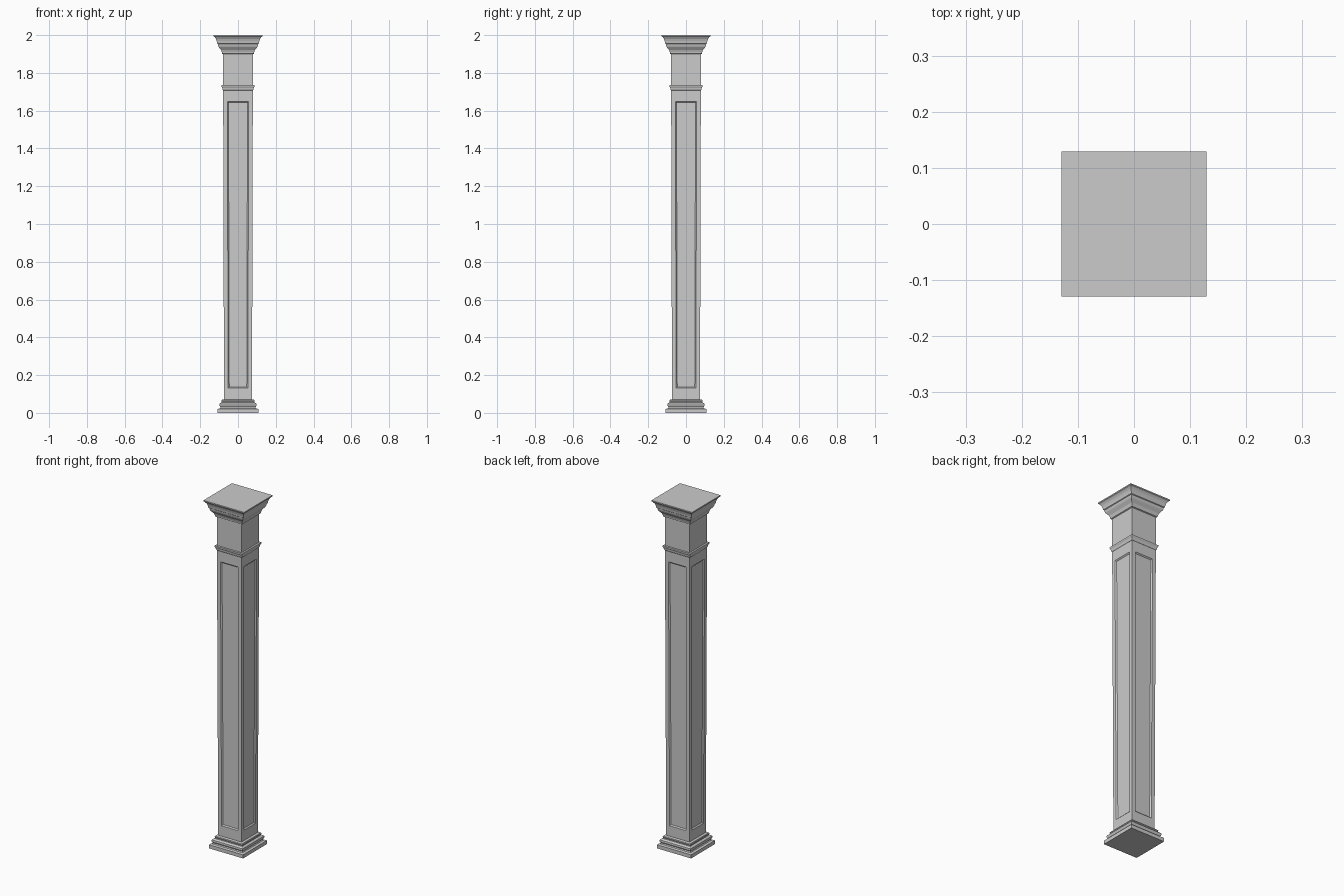
import bpy, bmesh


def square_stack(name, profile, panel_band=None):
    """Loft square rings (half width, z); optionally recess panels in one band."""
    bm = bmesh.new()
    rings = []
    for h, z in profile:
        rings.append([bm.verts.new((sx * h, sy * h, z))
                      for sx, sy in ((-1, -1), (1, -1), (1, 1), (-1, 1))])
    band = []
    for i, (a, b) in enumerate(zip(rings, rings[1:])):
        for k in range(4):
            n = (k + 1) % 4
            f = bm.faces.new((a[k], a[n], b[n], b[k]))
            if i == panel_band:
                band.append(f)
    bm.faces.new(rings[0][::-1])
    bm.faces.new(rings[-1])
    bm.normal_update()
    if band:
        # flat frame, sloped edge, then the sunken panel field
        for width, depth in ((0.022, 0), (0.003, -0.003), (0.003, -0.003)):
            bmesh.ops.inset_individual(bm, faces=band, thickness=width,
                                       depth=depth, use_even_offset=True)
    mesh = bpy.data.meshes.new(name)
    bm.to_mesh(mesh)
    bm.free()
    obj = bpy.data.objects.new(name, mesh)
    bpy.context.collection.objects.link(obj)
    return obj


# Stepped base with plinth and rounded torus
square_stack("base", [
    (0.108, 0), (0.108, 0.021), (0.095, 0.024), (0.092, 0.030),
    (0.096, 0.034), (0.099, 0.041), (0.098, 0.048), (0.093, 0.053),
    (0.087, 0.055), (0.086, 0.060), (0.088, 0.064), (0.086, 0.069),
    (0.078, 0.072)])

# Slightly tapered shaft with a recessed panel on each side
square_stack("shaft", [
    (0.074, 0.07), (0.0742, 0.11), (0.0785, 1.67), (0.0788, 1.72)], panel_band=1)

# Thin collar moulding
square_stack("collar", [
    (0.079, 1.708), (0.082, 1.712), (0.083, 1.719), (0.084, 1.722),
    (0.088, 1.729), (0.088, 1.735), (0.079, 1.736)])

# Plain neck
square_stack("neck", [(0.079, 1.73), (0.079, 1.91)])

# Flared capital
square_stack("capital", [
    (0.079, 1.899), (0.085, 1.902), (0.086, 1.910), (0.090, 1.921),
    (0.097, 1.930), (0.103, 1.938), (0.106, 1.946), (0.107, 1.953),
    (0.111, 1.956), (0.113, 1.968), (0.117, 1.980), (0.123, 1.989),
    (0.129, 1.993), (0.129, 2.0)])
